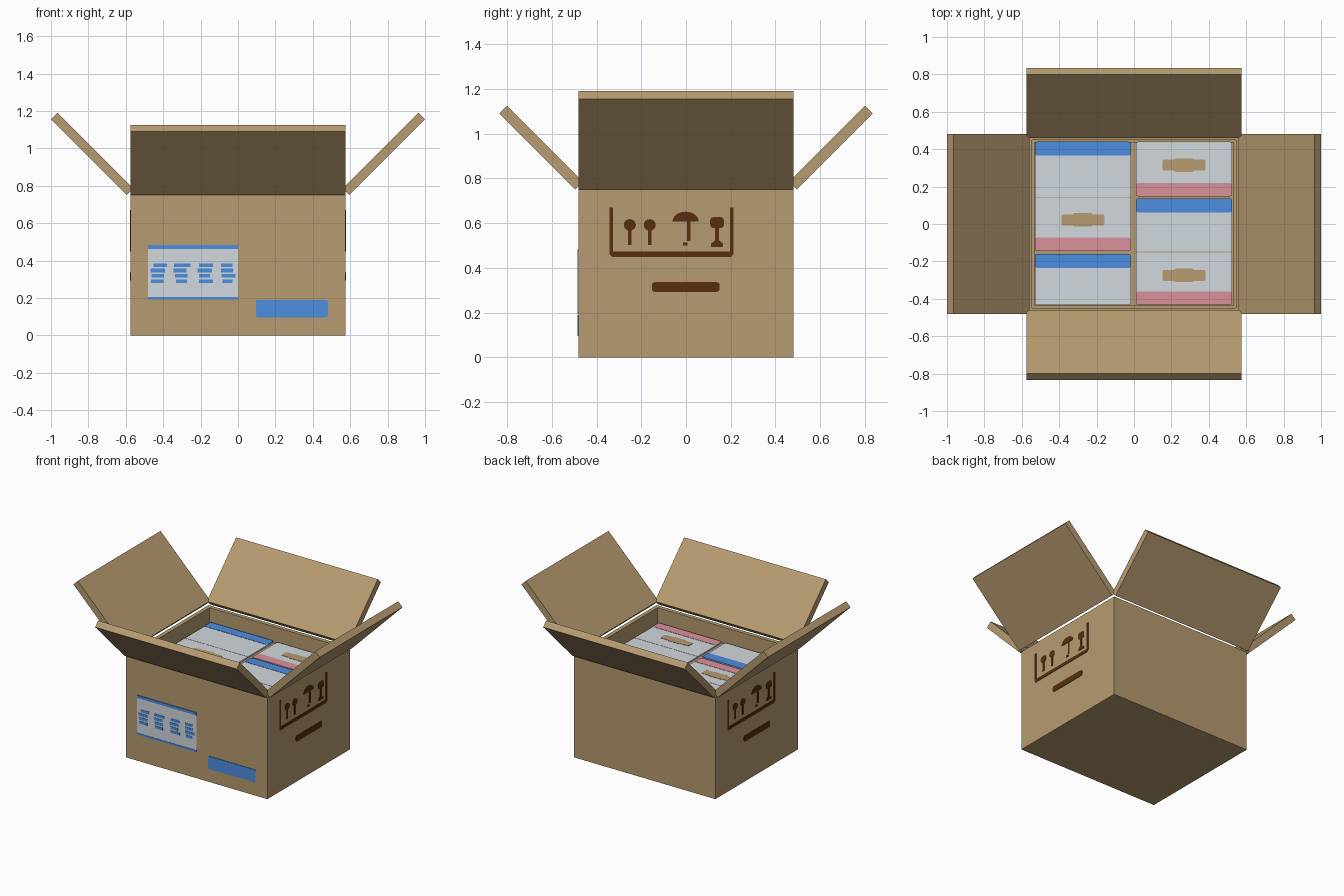
import bpy, bmesh, math, random
from mathutils import Matrix, Vector

random.seed(4)
if "Cube" in bpy.data.objects:
    bpy.data.objects.remove(bpy.data.objects["Cube"])


def material(name, rgb):
    m = bpy.data.materials.new(name)
    m.use_nodes = True
    m.diffuse_color = (*rgb, 1)
    m.node_tree.nodes["Principled BSDF"].inputs["Base Color"].default_value = (*rgb, 1)
    return m


CARD = material("cardboard tan", (0.47, 0.327, 0.162))
WHITE = material("pale grey", (0.64, 0.69, 0.73))
BLUE = material("blue", (0.073, 0.27, 0.74))
PINK = material("pink", (0.71, 0.29, 0.325))
BROWN = material("dark brown", (0.098, 0.028, 0.004))

W, D, H = 0.575, 0.48, 0.75      # half width, half depth, height
WALL = 0.042
TOP = 0.65                       # level of the packs


def finish(name, bm, mat):
    bmesh.ops.recalc_face_normals(bm, faces=bm.faces)
    mesh = bpy.data.meshes.new(name)
    bm.to_mesh(mesh)
    bm.free()
    mesh.materials.append(mat)
    ob = bpy.data.objects.new(name, mesh)
    bpy.context.collection.objects.link(ob)
    return ob


def frame(u, v, origin):
    """Matrix whose local x, y, z are u, v and the outward normal."""
    u, v = Vector(u), Vector(v)
    m = Matrix((u, v, u.cross(v))).transposed().to_4x4()
    m.translation = origin
    return m


def prisms(name, outlines, mat, fr, height):
    """Extrude flat outlines along the normal of a frame, as one object."""
    bm = bmesh.new()
    for pts in outlines:
        face = bm.faces.new([bm.verts.new((x, y, 0)) for x, y in pts])
        ext = bmesh.ops.extrude_face_region(bm, geom=[face])["geom"]
        for g in ext:
            if isinstance(g, bmesh.types.BMVert):
                g.co.z = height
    bm.transform(fr)
    return finish(name, bm, mat)


def rect(x0, x1, y0, y1, r=0.0):
    """Rectangle, with rounded corners if r is given."""
    if not r:
        return [(x0, y0), (x1, y0), (x1, y1), (x0, y1)]
    pts = []
    corners = [(x1 - r, y1 - r), (x0 + r, y1 - r), (x0 + r, y0 + r), (x1 - r, y0 + r)]
    for i, (cx, cy) in enumerate(corners):
        for k in range(4):
            a = (i + k / 3) * math.pi / 2
            pts.append((cx + r * math.cos(a), cy + r * math.sin(a)))
    return pts


def arc(cx, cy, rx, ry, turn=2, n=16):
    """Ellipse, or its upper half when turn is 1."""
    count = n if turn == 2 else n + 1
    return [(cx + rx * math.cos(turn * math.pi * i / n),
             cy + ry * math.sin(turn * math.pi * i / n)) for i in range(count)]


X, Y, Z = (1, 0, 0), (0, 1, 0), (0, 0, 1)
NX, NY = (-1, 0, 0), (0, -1, 0)
FRONT = frame(X, Z, (0, -D, 0))
RIGHT = frame(Y, Z, (W, 0, 0))
LEFT = frame(NY, Z, (-W, 0, 0))

# Open carton: block with an inset top pushed down
bm = bmesh.new()
bmesh.ops.create_cube(bm, size=1)
bmesh.ops.scale(bm, vec=(2 * W, 2 * D, H), verts=bm.verts)
bmesh.ops.translate(bm, vec=(0, 0, H / 2), verts=bm.verts)
bm.faces.ensure_lookup_table()
lid = max(bm.faces, key=lambda f: f.calc_center_median().z)
bmesh.ops.inset_region(bm, faces=[lid], thickness=WALL)
ext = bmesh.ops.extrude_face_region(bm, geom=[lid])["geom"]
for g in ext:
    if isinstance(g, bmesh.types.BMVert):
        g.co.z = WALL
bmesh.ops.delete(bm, geom=[lid], context='FACES')
finish("carton_body", bm, CARD)

# Packing insert that fills the gaps between the packs
prisms("packing_insert", [rect(-W + WALL, W - WALL, -D + WALL, D - WALL)], CARD,
       frame(X, Y, (0, 0, WALL)), TOP - 0.01 - WALL)


# Four flaps folded out at 45 degrees: slanted profile swept along the edge
def flap(name, direction, edge, half_edge, reach):
    t, lift = 0.035, 0.035
    inner = edge - 0.015
    profile = [(inner, H + lift), (inner + t, H),
               (inner + t + reach, H + reach), (inner + reach, H + lift + reach)]
    d = Vector(direction)
    side = d.cross(Vector(Z))
    prisms(name, [profile], CARD, frame(d, Z, side * -half_edge), 2 * half_edge)


flap("left_flap", X, W, D, 0.405)
flap("right_flap", NX, W, D, 0.405)
flap("front_flap", NY, D - 0.005, W, 0.34)
flap("back_flap", Y, D - 0.005, W, 0.34)

# Packs inside, each with a blue head strip, pink foot strip and handle
LID = frame(X, Y, (0, 0, TOP - 0.01))
STRIP = frame(X, Y, (0, 0, TOP - 0.001))


def pack(name, x0, x1, y0, y1, blue, pink, handle_y=None, seam=None):
    prisms(name, [rect(x0, x1, y0, y1, 0.012)], WHITE, LID, 0.01)
    if blue:
        prisms(name + "_head_strip", [rect(x0, x1, y1 - 0.075, y1, 0.012)], BLUE, STRIP, 0.003)
    if pink:
        prisms(name + "_foot_strip", [rect(x0, x1, y0, y0 + 0.072, 0.012)], PINK, STRIP, 0.003)
    if seam is not None:
        prisms(name + "_seam", [rect(x0, x1, seam - 0.002, seam + 0.002)], CARD, STRIP, 0.002)
    if handle_y is not None:
        c = (x0 + x1) / 2
        prisms(name + "_handle",
               [rect(c - 0.115, c + 0.115, handle_y - 0.03, handle_y + 0.03, 0.012),
                rect(c - 0.05, c + 0.05, handle_y - 0.036, handle_y + 0.036, 0.005)],
               CARD, STRIP, 0.003)


pack("back_right_pack", -0.53, -0.017, -0.145, 0.44, True, True, 0.022, 0.14)
pack("front_right_pack", -0.53, -0.017, -0.433, -0.16, True, False)
pack("back_left_pack", 0.01, 0.525, 0.148, 0.44, False, True, 0.315)
pack("front_left_pack", 0.01, 0.525, -0.433, 0.137, True, True, -0.275, -0.15)

# Front label with border strips and abstract printed dashes
prisms("front_label", [rect(-0.48, 0, 0.193, 0.483)], WHITE, FRONT, 0.004)
prisms("label_borders", [rect(-0.48, 0, 0.463, 0.483), rect(-0.48, 0, 0.193, 0.207)],
       BLUE, FRONT, 0.006)
dashes = []
for col in range(4):
    left = -0.47 + col * 0.123
    for row in range(4):
        low = 0.28 + row * 0.029
        start = left + random.uniform(0, 0.02)
        dashes.append(rect(start, left + random.uniform(0.07, 0.095), low, low + 0.019))
prisms("label_dashes", dashes, BLUE, FRONT, 0.006)
prisms("front_blue_panel", [rect(0.096, 0.48, 0.097, 0.19, 0.01)], BLUE, FRONT, 0.004)

# Handling marks, the same on both sides
bracket = [(-0.342, 0.67), (-0.342, 0.46), (-0.33, 0.449), (0.2, 0.449), (0.212, 0.46),
           (0.212, 0.67), (0.196, 0.67), (0.196, 0.472), (-0.326, 0.472), (-0.326, 0.67)]
marks = [bracket]
for u in (-0.251, -0.162):       # upright pins
    marks += [arc(u, 0.592, 0.027, 0.026), rect(u - 0.008, u + 0.008, 0.502, 0.57)]
marks += [arc(-0.002, 0.608, 0.058, 0.043, 1),                  # umbrella
          rect(0.004, 0.02, 0.52, 0.607),
          rect(-0.014, 0.006, 0.5, 0.514)]
marks += [rect(0.108, 0.17, 0.578, 0.627, 0.015),               # goblet
          rect(0.13, 0.148, 0.522, 0.578),
          [(0.112, 0.494), (0.166, 0.494), (0.166, 0.508), (0.148, 0.523),
           (0.13, 0.523), (0.112, 0.508)]]
slot = [rect(-0.152, 0.15, 0.293, 0.336, 0.012)]
for side, fr in (("left", RIGHT), ("right", LEFT)):
    prisms(side + "_handling_marks", marks, BROWN, fr, 0.003)
    prisms(side + "_hand_slot", slot, BROWN, fr, 0.003)
